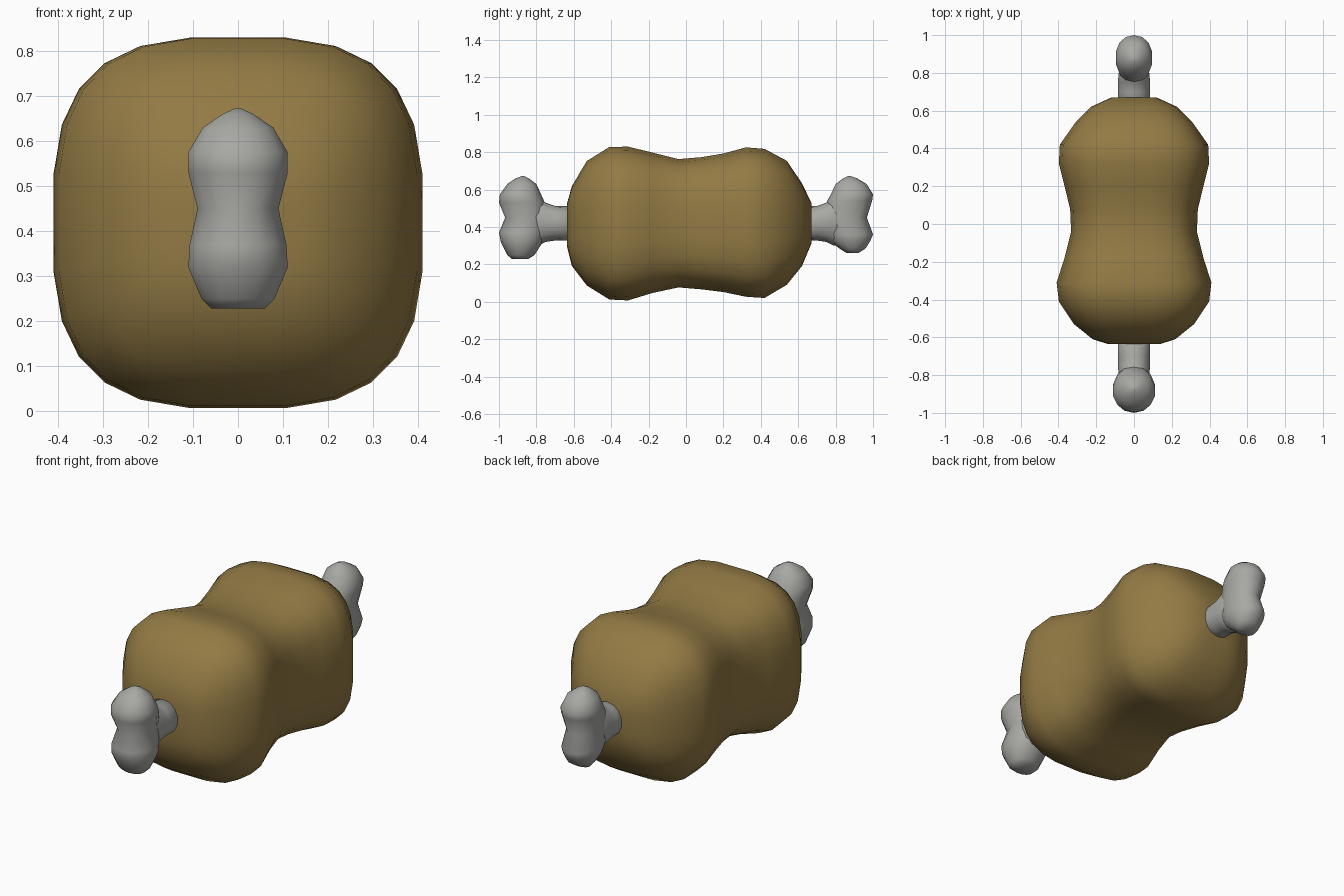
import bpy, bmesh, math
from mathutils import Vector


def material(name, rgb):
    m = bpy.data.materials.new(name)
    m.diffuse_color = (*rgb, 1)
    return m


MEAT = material("roast brown", (0.29, 0.195, 0.058))
BONE = material("bone grey", (0.39, 0.39, 0.37))


def spow(v, e):
    return math.copysign(abs(v) ** e, v)


def loft(name, rings, place, sides, power, mat):
    """Skin superellipse rings (pos, centre, half_a, half_b), capped at both ends."""
    bm = bmesh.new()
    loops = []
    for pos, centre, a, b in rings:
        loop = []
        for i in range(sides):
            t = 2 * math.pi * (i + 0.5) / sides
            u = a * spow(math.cos(t), 2 / power)
            v = b * spow(math.sin(t), 2 / power)
            loop.append(bm.verts.new(place(pos, centre, u, v)))
        loops.append(loop)
    for l0, l1 in zip(loops, loops[1:]):
        for i in range(sides):
            j = (i + 1) % sides
            bm.faces.new((l0[i], l0[j], l1[j], l1[i]))
    for loop in (loops[0], loops[-1]):
        mid = bm.verts.new(sum((v.co for v in loop), Vector()) / sides)
        for i in range(sides):
            bm.faces.new((loop[i], loop[(i + 1) % sides], mid))
    bmesh.ops.recalc_face_normals(bm, faces=bm.faces)
    for f in bm.faces:
        f.smooth = True
    me = bpy.data.meshes.new(name)
    bm.to_mesh(me)
    bm.free()
    me.materials.append(mat)
    ob = bpy.data.objects.new(name, me)
    bpy.context.collection.objects.link(ob)
    return ob


def along_y(y, zc, u, v):
    return (u, y, zc + v)


def along_z(z, yc, u, v):
    return (u, yc + v, z)


# Meat: y, half width, bottom, top
profile = [(-0.635, 0.14, 0.29, 0.53), (-0.61, 0.22, 0.19, 0.62),
           (-0.53, 0.32, 0.085, 0.755), (-0.41, 0.40, 0.01, 0.83),
           (-0.31, 0.412, 0.005, 0.832), (-0.18, 0.37, 0.045, 0.80),
           (-0.04, 0.335, 0.075, 0.765), (0.08, 0.34, 0.065, 0.775),
           (0.20, 0.37, 0.05, 0.795), (0.32, 0.40, 0.025, 0.828),
           (0.42, 0.395, 0.018, 0.82), (0.54, 0.31, 0.09, 0.755),
           (0.62, 0.23, 0.19, 0.635), (0.67, 0.12, 0.31, 0.53)]
loft("meat", [(y, (b + t) / 2, w, (t - b) / 2) for y, w, b, t in profile],
     along_y, 24, 3.0, MEAT)

# Bone knobs: z, half width, outer |y|, inner |y|
front_knob = [(0.228, 0.06, 0.93, 0.845), (0.25, 0.083, 0.955, 0.81),
              (0.32, 0.113, 0.99, 0.765), (0.37, 0.11, 1.0, 0.75),
              (0.45, 0.092, 0.967, 0.74), (0.53, 0.113, 1.0, 0.755),
              (0.575, 0.113, 0.995, 0.775), (0.63, 0.08, 0.955, 0.80),
              (0.66, 0.035, 0.91, 0.84), (0.672, 0.008, 0.88, 0.865)]
back_knob = [(0.26, 0.05, 0.92, 0.86), (0.285, 0.07, 0.96, 0.82),
             (0.325, 0.09, 0.985, 0.77), (0.36, 0.095, 1.0, 0.75),
             (0.45, 0.085, 0.967, 0.73), (0.54, 0.098, 0.995, 0.755),
             (0.575, 0.098, 1.0, 0.775), (0.63, 0.075, 0.965, 0.80),
             (0.66, 0.035, 0.915, 0.84), (0.672, 0.008, 0.88, 0.865)]
for side, s, knob in (("front", -1, front_knob), ("back", 1, back_knob)):
    loft(side + "_bone_knob",
         [(z, s * (o + n) / 2, w, (o - n) / 2) for z, w, o, n in knob],
         along_z, 14, 2.1, BONE)
    # Shaft sinks into the meat and flares into the knob
    loft(side + "_bone_shaft",
         [(s * 0.55, 0.42, 0.086, 0.09), (s * 0.70, 0.42, 0.086, 0.092),
          (s * 0.75, 0.425, 0.086, 0.105), (s * 0.79, 0.43, 0.085, 0.13),
          (s * 0.86, 0.43, 0.07, 0.13)],
         along_y, 14, 2.1, BONE)
